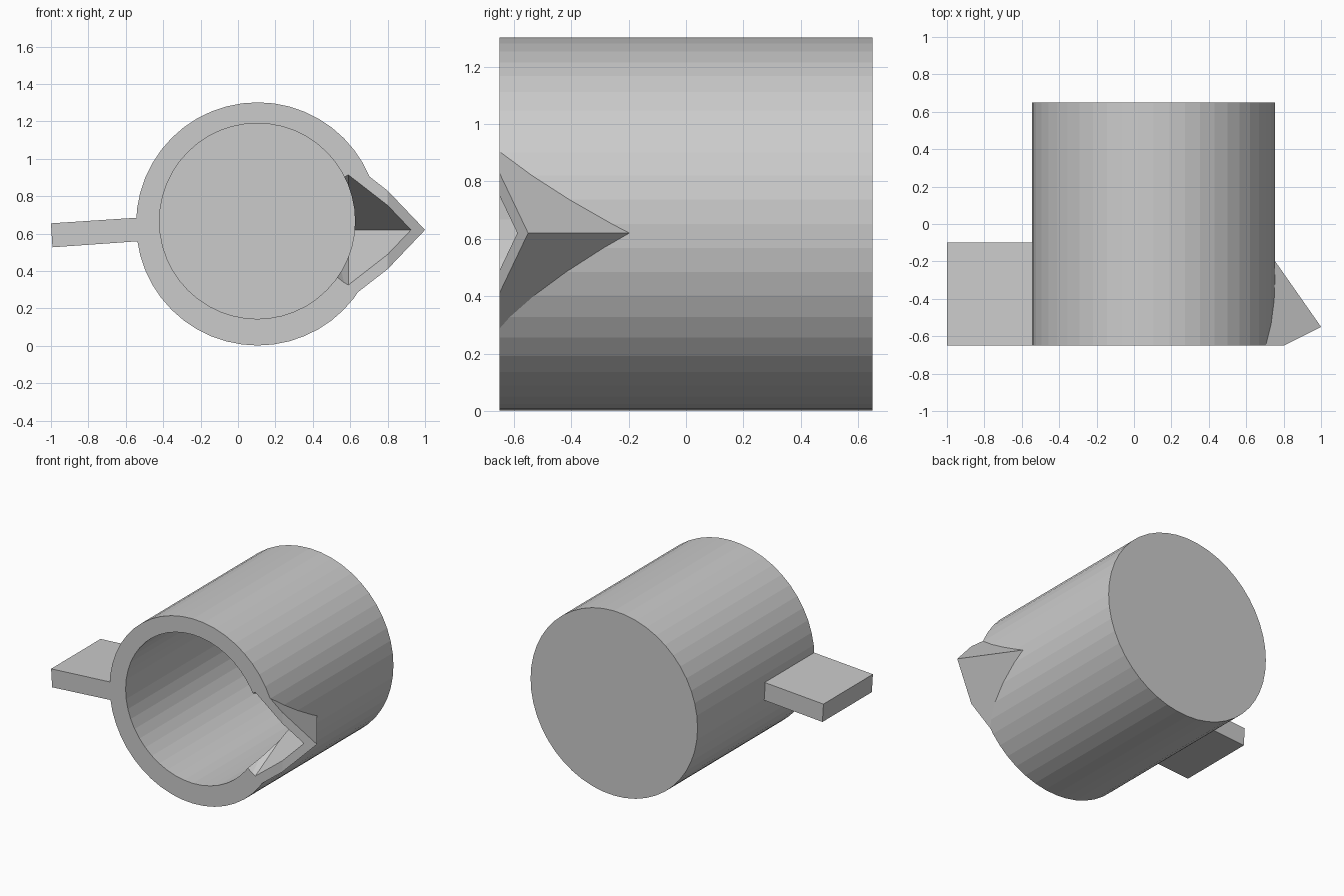
import bpy, bmesh
from math import pi
from mathutils import Matrix, Vector

if "Cube" in bpy.data.objects:
    bpy.data.objects.remove(bpy.data.objects["Cube"])

Z0 = 0.62      # height of the spout centre line
K = 2.22       # steepness of the spout sides


def finish(bm, name):
    bmesh.ops.recalc_face_normals(bm, faces=bm.faces[:])
    me = bpy.data.meshes.new(name)
    bm.to_mesh(me)
    bm.free()
    ob = bpy.data.objects.new(name, me)
    bpy.context.collection.objects.link(ob)
    return ob


def cylinder(name, r, x, z, y0, y1):
    bm = bmesh.new()
    m = Matrix.Translation((x, (y0 + y1) / 2, z)) @ Matrix.Rotation(pi / 2, 4, 'X')
    bmesh.ops.create_cone(bm, cap_ends=True, segments=48, radius1=r, radius2=r,
                          depth=y1 - y0, matrix=m)
    return finish(bm, name)


def hull(name, pts):
    bm = bmesh.new()
    for p in pts:
        bm.verts.new(p)
    bmesh.ops.convex_hull(bm, input=bm.verts[:])
    bmesh.ops.dissolve_limit(bm, angle_limit=0.01, verts=bm.verts[:], edges=bm.edges[:])
    return finish(bm, name)


def side_pair(x, y, inset=0.0):
    """Upper and lower points on the spout's two sloping side planes."""
    h = K * (0.35 * (1 - x) - 0.245 * (y + 0.55) - inset)
    return [(x, y, Z0 + h), (x, y, Z0 - h)]


def ridge(y, inset=0.0):
    """Point where the two side planes meet."""
    return (1 - (inset + 0.245 * (y + 0.55)) / 0.35, y, Z0)


def boolean(target, tool, op):
    mod = target.modifiers.new(tool.name, 'BOOLEAN')
    mod.operation = op
    mod.solver = 'EXACT'
    mod.object = tool
    bpy.context.view_layer.objects.active = target
    bpy.ops.object.modifier_apply(modifier=mod.name)
    bpy.data.objects.remove(tool)


# Cup body lying on its side, open to the front
cup = cylinder("cup", 0.65, 0.105, 0.652, -0.65, 0.65)

# Pointed spout
spout = hull("spout", [ridge(-0.55), ridge(0.09)]
             + side_pair(0.8, -0.65) + side_pair(0.56, -0.65))
boolean(cup, spout, 'UNION')

# Slab handle, slightly tilted
profile = [(-1.0, 0.655), (-0.992, 0.527), (-0.48, 0.563), (-0.48, 0.689)]
handle = hull("handle", [(x, y, z) for x, z in profile for y in (-0.65, -0.10)])
boolean(cup, handle, 'UNION')

# Hollow inside and the channel through the spout
hollow = cylinder("hollow", 0.523, 0.103, 0.667, -0.9, 0.53)
boolean(cup, hollow, 'DIFFERENCE')
D = 0.0354
channel = hull("channel", [ridge(-0.8, D), ridge(-0.109, D), (0.5, -0.2, Z0)]
               + side_pair(0.59, -0.8, D)
               + [(0.5, y, Z0 + s * 0.23) for y in (-0.8, -0.65) for s in (1, -1)])
boolean(cup, channel, 'DIFFERENCE')
